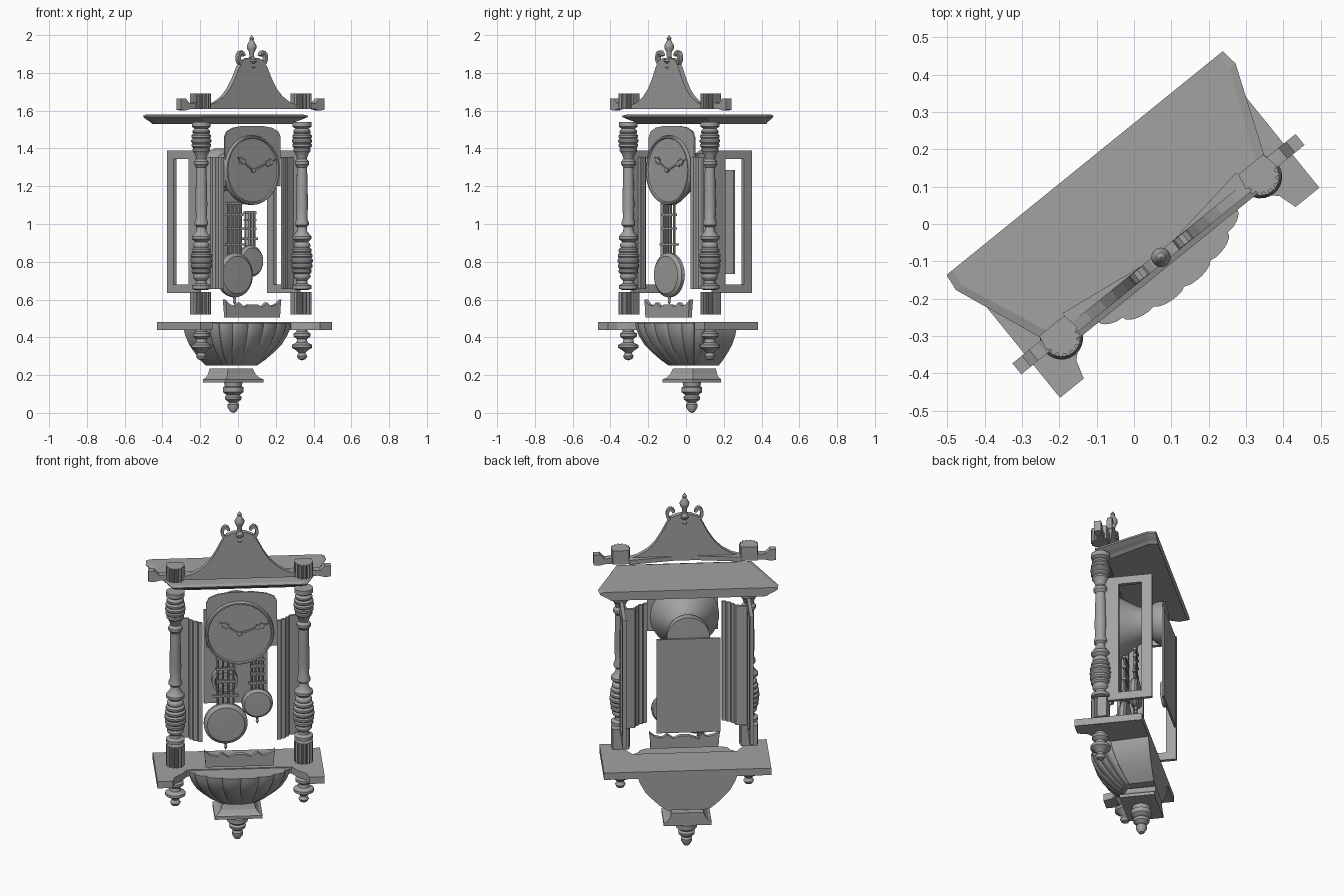
import bpy, bmesh
from math import sin, cos, pi, radians
from mathutils import Matrix

if "Cube" in bpy.data.objects:
    bpy.data.objects.remove(bpy.data.objects["Cube"])

# One plain grey finish
grey = bpy.data.materials.new("plain_grey")
grey.use_nodes = True
TINT = (0.36, 0.36, 0.36, 1)
grey.diffuse_color = TINT
for node in grey.node_tree.nodes:
    if node.type == 'BSDF_PRINCIPLED':
        node.inputs["Base Color"].default_value = TINT

TURN = Matrix.Rotation(radians(39), 4, 'Z')   # the clock stands turned
FRONT = -0.115                                # plane of columns and pediment


def finish(name, bm, smooth=False):
    bmesh.ops.remove_doubles(bm, verts=bm.verts, dist=0.0002)
    bmesh.ops.recalc_face_normals(bm, faces=bm.faces)
    me = bpy.data.meshes.new(name)
    bm.to_mesh(me)
    bm.free()
    me.transform(TURN)
    me.materials.append(grey)
    if smooth:
        for p in me.polygons:
            p.use_smooth = True
        me.set_sharp_from_angle(angle=radians(35))
    ob = bpy.data.objects.new(name, me)
    bpy.context.scene.collection.objects.link(ob)
    return ob


def loft(name, rings, smooth=False):
    """Skin a list of equal closed rings and cap both ends."""
    bm = bmesh.new()
    rows = [[bm.verts.new(p) for p in ring] for ring in rings]
    n = len(rows[0])
    for a, b in zip(rows, rows[1:]):
        for i in range(n):
            j = (i + 1) % n
            bm.faces.new((a[i], a[j], b[j], b[i]))
    bm.faces.new(rows[0])
    bm.faces.new(rows[-1])
    return finish(name, bm, smooth)


def lathe(name, profile, x=0, y=FRONT, z=0, axis='Z', segs=24):
    """Turn (radius, position) pairs about the z or y axis."""
    rings = []
    for r, t in profile:
        r = max(r, 0.0005)
        ring = []
        for i in range(segs):
            c, s = r * cos(2 * pi * i / segs), r * sin(2 * pi * i / segs)
            ring.append((x + c, y + s, z + t) if axis == 'Z' else (x + c, y + t, z + s))
        rings.append(ring)
    return loft(name, rings, True)


def plan_board(name, outline, z0, z1):
    return loft(name, [[(x, y, z) for x, y in outline] for z in (z0, z1)])


def face_board(name, outline, y0, y1):
    return loft(name, [[(x, y, z) for x, z in outline] for y in (y0, y1)])


def box(name, x0, x1, y0, y1, z0, z1):
    return plan_board(name, [(x0, y0), (x1, y0), (x1, y1), (x0, y1)], z0, z1)


def mirrored(half):
    return half + [(-x, y) for x, y in reversed(half)]


def beehive(z0, z1, r_end, r_mid, n):
    """Stacked rounded rings swelling toward the middle."""
    pts = []
    for i in range(n):
        swell = r_end + (r_mid - r_end) * sin(pi * (i + 0.5) / n)
        step = (z1 - z0) / n
        for k, f in ((0.05, 0.9), (0.3, 1), (0.7, 1), (0.95, 0.9)):
            pts.append((swell * f, z0 + step * (i + k)))
    return pts


# Bottom drop and flared pedestal
lathe("bottom_drop", [(0, 0), (.015, .005), (.03, .03), (.03, .045), (.022, .055), (.042, .07),
      (.045, .085), (.035, .095), (.055, .11), (.055, .135), (.045, .14), (.05, .165)], y=.04)
rings = []
for z, w, f in ((.16, .128, -.055), (.178, .128, -.055), (.185, .112, -.045),
                (.205, .095, -.03), (.235, .085, -.02)):
    rings.append([(-w, f, z), (w, f, z), (w, .135, z), (-w, .135, z)])
loft("pedestal", rings)

# Fluted bowl front running into a flat back
rings = []
for z, s in ((.25, .42), (.28, .56), (.32, .71), (.36, .84), (.41, .94), (.45, .99), (.475, 1)):
    ring = [(.27 * s, .13, z)]
    middle = .05 - .13 * s
    for i in range(65):
        a = pi * i / 64
        flute = 0.93 + 0.07 * abs(sin(8 * a)) ** 0.6
        ring.append((.275 * s * flute * cos(a), middle - .145 * s * flute * sin(a), z))
    ring.append((-.27 * s, .13, z))
    rings.append(ring)
loft("fluted_bowl", rings, True)

# Shelf with projecting corners
plan_board("shelf", mirrored([(.447, .13), (.447, -.237), (.365, -.237), (.35, -.187),
           (.31, -.15), (.28, -.1)]), .44, .48)

# Wavy crest standing over the shelf
face_board("base_crest", mirrored([(.182, .505), (.183, .54), (.19, .6), (.16, .575), (.12, .565),
           (.095, .585), (.06, .56), (.025, .575)]), FRONT - .015, FRONT + .009)

# Columns, fluted blocks and drops, on both sides
column = [(.03, .65), (.05, .657), (.05, .675), (.03, .685), (.028, .70)]
column += beehive(.71, .9, .04, .058, 7)
column += [(.032, .905), (.05, .92), (.05, .935), (.028, .96), (.025, .985), (.036, .995),
           (.036, 1.01), (.028, 1.03), (.032, 1.1), (.027, 1.3), (.038, 1.315), (.038, 1.33),
           (.026, 1.345), (.034, 1.37)]
column += beehive(1.38, 1.5, .043, .054, 5)
column += [(.035, 1.505), (.05, 1.515), (.05, 1.54)]
drop = [(0, .278), (.02, .285), (.028, .3), (.018, .318), (.03, .33), (.054, .345), (.054, .36),
        (.03, .372), (.026, .39), (.045, .405), (.045, .42), (.03, .43), (.03, .445)]
stile_face = [(.33, -.06), (.27, -.07), (.262, -.092), (.25, -.095), (.245, -.112),
              (.225, -.115), (.22, -.127), (.2, -.13)]

for side, label in ((1, "left"), (-1, "right")):
    cx = .343 * side
    lathe(label + "_column", column, cx)
    lathe(label + "_drop", drop, cx)

    # Fluted blocks: square behind, scalloped round the front
    outline = [(cx + .043, FRONT + .042)]
    for i in range(29):
        a = pi * i / 28
        r = .051 if i % 4 < 2 else .042
        outline.append((cx + r * cos(a), FRONT - r * sin(a)))
    outline.append((cx - .043, FRONT + .042))
    plan_board(label + "_lower_block", outline, .52, .64)
    plan_board(label + "_upper_block", outline, 1.61, 1.69)

    # Thin moulded stile stepping forward toward the dial
    section = stile_face + [(x, y + .015) for x, y in reversed(stile_face)]
    plan_board(label + "_stile", [(x * side, y) for x, y in section], .655, 1.355)

    # Side window frame
    x0, x1 = sorted((.33 * side, .35 * side))
    for i, (y0, y1) in enumerate(((-.095, -.015), (.11, .165))):
        box(f"{label}_window_stile_{i}", x0, x1, y0, y1, .635, 1.39)
    for i, z in enumerate((.635, 1.345)):
        box(f"{label}_window_rail_{i}", x0, x1, -.015, .11, z, z + .045)

    # Pediment wing, curl and the slim brace behind
    face_board(label + "_wing", [(x * side, z) for x, z in (
        (.36, 1.61), (.36, 1.655), (.4, 1.64), (.43, 1.64), (.455, 1.665), (.488, 1.665),
        (.488, 1.605), (.46, 1.6), (.42, 1.61))], FRONT - .008, FRONT + .03)
    arc = [radians(d) for d in range(-110, 161, 30)]
    curl = [(.026 * cos(a), .038 * sin(a)) for a in arc]
    curl += [(.01 * cos(a), .022 * sin(a)) for a in reversed(arc)]
    face_board(label + "_curl", [((.075 + x) * side, 1.88 + z) for x, z in curl],
               FRONT - .014, FRONT + .014)
    plan_board(label + "_brace", [(x * side, y) for x, y in
               ((.3, -.101), (.3, -.065), (.05, -.101))], 1.61, 1.635)

# Cornice roof: wider toward the back, with a thin flaring lip
plan = mirrored([(.476, .21), (.482, .163), (.36, -.145)])
rings = []
for z, inset in ((1.53, .06), (1.542, .045), (1.552, .025), (1.565, .003), (1.573, 0), (1.58, .02)):
    rings.append([(x - inset * (1 if x > 0 else -1), y + (inset if y < 0 else 0), z)
                  for x, y in plan])
loft("cornice_roof", rings)

# Pediment board and top finial
face_board("pediment", mirrored([(.3, 1.61), (.3, 1.63), (.25, 1.645), (.2, 1.675), (.16, 1.715),
           (.125, 1.77), (.095, 1.83), (.07, 1.865), (.03, 1.88)]), FRONT - .015, FRONT + .015)
lathe("top_finial", [(0, 1.805), (.012, 1.815), (.02, 1.83), (.012, 1.845), (.026, 1.86), (.026, 1.87),
      (.012, 1.885), (.014, 1.91), (.025, 1.93), (.026, 1.945), (.014, 1.965), (.01, 1.975),
      (.013, 1.983), (0, 2)])

# Arched plate behind the dial
arch = mirrored([(.19, 1.2), (.19, 1.46), (.175, 1.49), (.13, 1.51), (.06, 1.52)])
face_board("arched_plate", [(x + .012, z) for x, z in arch], -.11, -.1)

# Dial with raised rim, and the bell-shaped drum reaching the back plate
lathe("dial_and_drum", [(0, -.122), (.168, -.122), (.172, -.13), (.18, -.13), (.184, -.12),
      (.184, -.1), (.172, -.085), (.15, -.05), (.125, -.01), (.1, .03), (.088, .07),
      (.09, .1), (.11, .12), (.115, .14), (.115, .175), (0, .18)], y=0, z=1.285, axis='Y', segs=40)


def hand(name, angle, length):
    """Slim pointer with a leaf near its tip."""
    half = [(0, .005), (.55, .004), (.62, .018), (.7, .008), (.76, .02), (.84, .006)]
    pts = half + [(1, 0)] + [(t, -w) for t, w in reversed(half)]
    c, s = cos(angle), sin(angle)
    face_board(name, [(length * t * c - w * s, 1.285 + length * t * s + w * c) for t, w in pts],
               -.133, -.126)


hand("minute_hand", radians(20), .165)
hand("hour_hand", radians(147), .13)
lathe("hand_hub", [(0, -.14), (.012, -.136), (.012, -.12)], y=0, z=1.285, axis='Y', segs=16)


def pendulum(name, x, y, z, r, top):
    """Round bob hung from a grid of rods."""
    lathe(name + "_bob", [(0, -.026), (r * .85, -.024), (r * .9, -.019), (r, -.01), (r, .01),
          (r * .9, .02), (0, .024)], x, y, z, 'Y', 36)
    for i in range(4):
        rx = x + (i - 1.5) * r * .24
        lathe(f"{name}_rod_{i}", [(.006, z + r * .9), (.006, top)], rx, y, segs=8)
    for i, f in enumerate((.1, .45, .75, 1)):
        bz = z + r + .02 + (top - z - r - .03) * f
        w = r * (.6 if i == 0 else .45)
        box(f"{name}_bar_{i}", x - w, x + w, y - .009, y + .009, bz - .006, bz + .006)
    lathe(name + "_tip", [(0, z - r - .04), (.009, z - r - .025), (.005, z - r - .015),
          (.01, z - r)], x, y, segs=10)


pendulum("front_pendulum", -.07, -.057, .73, .117, 1.12)
pendulum("rear_pendulum", .105, .03, .803, .083, 1.07)

# Back plate and the gong fixed to it
box("back_plate", -.17, .17, .185, .195, .735, 1.285)
lathe("gong", [(0, -.02), (.02, -.02), (.025, -.005), (.05, -.005), (.055, -.015), (.07, -.012),
      (.07, .03), (0, .03)], -.06, .155, .88, 'Y')
